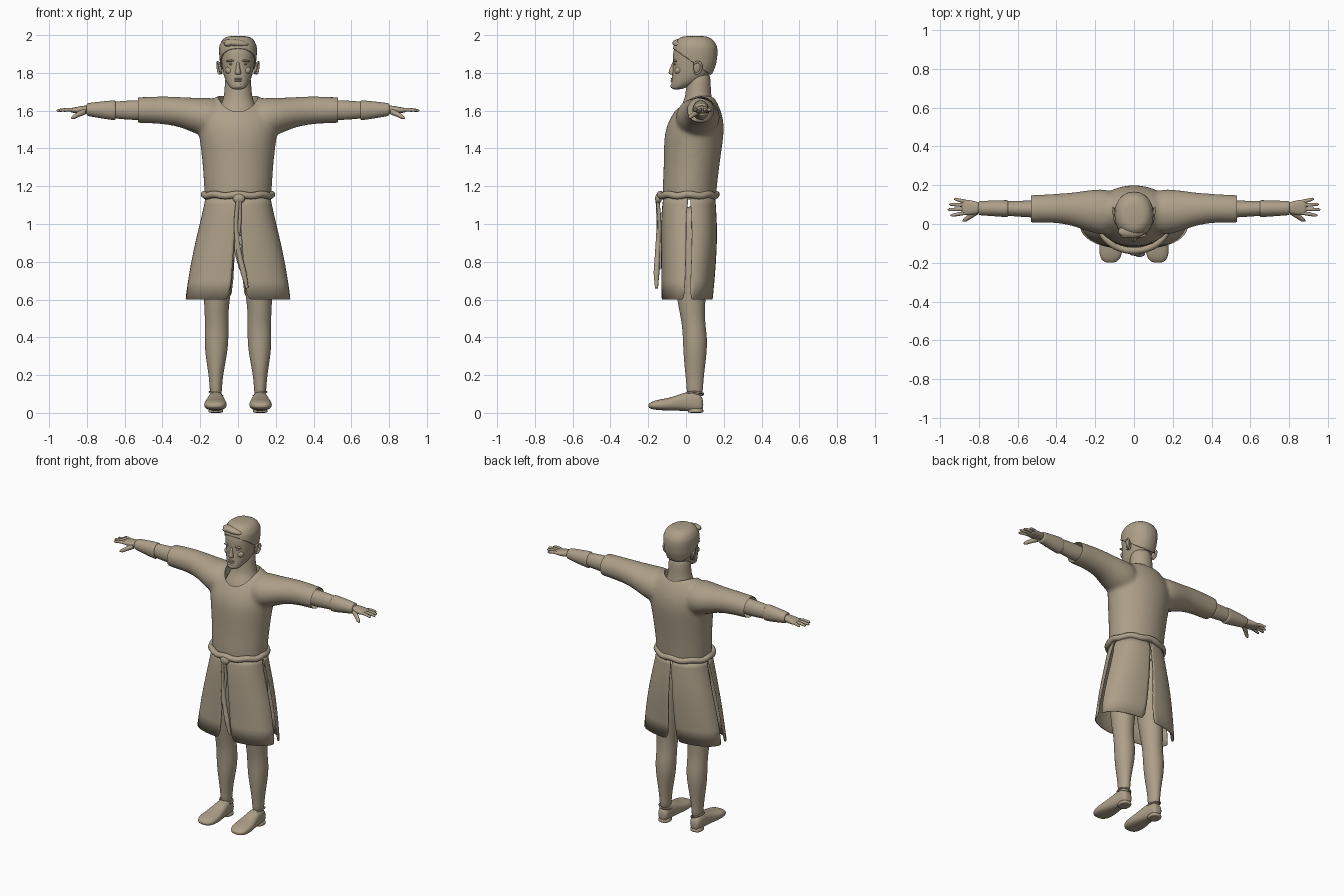
import bpy, bmesh
from math import sin, cos, pi, radians, copysign
from mathutils import Vector, Matrix

cube = bpy.data.objects.get("Cube")
if cube:
    bpy.data.objects.remove(cube)

clay = bpy.data.materials.new("warm_clay")
clay.use_nodes = True
TAN = (0.42, 0.35, 0.25, 1)
clay.diffuse_color = TAN
clay.node_tree.nodes["Principled BSDF"].inputs["Base Color"].default_value = TAN


def add(name, data, mirror=False, subdiv=0, thick=0):
    """Link a new object with the shared material and modifiers."""
    obj = bpy.data.objects.new(name, data)
    bpy.context.scene.collection.objects.link(obj)
    data.materials.append(clay)
    if isinstance(data, bpy.types.Mesh):
        data.shade_smooth()
    if subdiv:
        mod = obj.modifiers.new("Subdivision", "SUBSURF")
        mod.levels = mod.render_levels = subdiv
    if thick:
        obj.modifiers.new("Solidify", "SOLIDIFY").thickness = thick
    if mirror:
        obj.modifiers.new("Mirror", "MIRROR")
    return obj


def to_mesh(name, bm):
    bmesh.ops.recalc_face_normals(bm, faces=bm.faces)
    mesh = bpy.data.meshes.new(name)
    bm.to_mesh(mesh)
    bm.free()
    return mesh


def power(v, e):
    return copysign(abs(v) ** e, v)


def loft(bm, axis, rows, e=1.0, flip=1, n=20):
    """Skin rounded rings; a row is (position, u min, u max, v min, v max)."""
    grow = 6 / (4 + 2 * cos(2 * pi / n))
    rings = []
    for p, u0, u1, v0, v1 in rows:
        ring = []
        for i in range(n):
            a = 2 * pi * i / n
            u = (u0 + u1) / 2 + (u1 - u0) / 2 * grow * power(cos(a), e)
            v = (v0 + v1) / 2 + (v1 - v0) / 2 * grow * power(sin(a), e)
            x, y, z = {"x": (p, u, v), "y": (u, p, v), "z": (u, v, p)}[axis]
            ring.append(bm.verts.new((x * flip, y, z)))
        rings.append(ring)
    for a, b in zip(rings, rings[1:]):
        for i in range(n):
            j = (i + 1) % n
            bm.faces.new((a[i], a[j], b[j], b[i]))
    bm.faces.new(rings[0])
    bm.faces.new(rings[-1])


def part(name, axis, rows, mirror=False, e=1.0):
    bm = bmesh.new()
    loft(bm, axis, rows, e)
    return add(name, to_mesh(name, bm), mirror, 2)


def upright(rows):
    """Expand (z, half width, front y, back y) to loft rows."""
    return [(z, -w, w, f, b) for z, w, f, b in rows]


def tube(name, points, radius, mirror=False, cyclic=False):
    """Tapered cord; a point is (x, y, z, radius scale)."""
    curve = bpy.data.curves.new(name, "CURVE")
    curve.dimensions = "3D"
    curve.bevel_depth, curve.bevel_resolution = radius, 3
    curve.use_fill_caps = True
    curve.resolution_u = 6
    spline = curve.splines.new("BEZIER")
    spline.bezier_points.add(len(points) - 1)
    spline.use_cyclic_u = cyclic
    for bp, (x, y, z, r) in zip(spline.bezier_points, points):
        bp.co, bp.radius = (x, y, z), r
        bp.handle_left_type = bp.handle_right_type = "AUTO"
    return add(name, curve, mirror)


def blob(name, centre, size, mirror=False, turn=0, axis="Y"):
    bm = bmesh.new()
    mat = Matrix.Translation(centre) @ Matrix.Rotation(radians(turn), 4, axis) @ Matrix.Diagonal((*size, 1))
    bmesh.ops.create_uvsphere(bm, u_segments=20, v_segments=12, radius=1, matrix=mat)
    return add(name, to_mesh(name, bm), mirror)


def cut(bm, point, normal):
    bmesh.ops.bisect_plane(bm, geom=bm.verts[:] + bm.edges[:] + bm.faces[:],
                           plane_co=point, plane_no=normal, clear_outer=True)


# Tunic: torso and sleeves fused, then opened at neck, cuffs and waist
bm = bmesh.new()
loft(bm, "z", upright([
    (1.08, .17, -.12, .155), (1.17, .178, -.125, .16), (1.3, .185, -.117, .175),
    (1.42, .198, -.117, .192), (1.5, .212, -.11, .202), (1.57, .21, -.08, .195),
    (1.63, .175, -.035, .172), (1.67, .125, -.005, .15), (1.69, .08, .02, .13)]))
for side in (1, -1):
    loft(bm, "x", [
        (.08, -.06, .18, 1.44, 1.675), (.2, -.055, .18, 1.465, 1.665),
        (.3, -.012, .163, 1.515, 1.672), (.4, .008, .155, 1.53, 1.677),
        (.5, .006, .15, 1.535, 1.672), (.58, .006, .15, 1.535, 1.67)], flip=side)
body = add("tunic_source", to_mesh("tunic_source", bm), subdiv=2)
remesh = body.modifiers.new("Remesh", "REMESH")
remesh.mode, remesh.voxel_size = "VOXEL", .012
smooth = body.modifiers.new("Smooth", "SMOOTH")
smooth.factor, smooth.iterations = .5, 8

bm = bmesh.new()
bmesh.ops.create_cone(bm, cap_ends=True, segments=48, radius1=.105, radius2=.105, depth=.4,
                      matrix=Matrix.Translation((0, .045, 1.75)))
cutter = add("neck_cutter", to_mesh("neck_cutter", bm))
cutter.hide_render = True
cutter.hide_set(True)
boolean = body.modifiers.new("Neckline", "BOOLEAN")
boolean.operation, boolean.object = "DIFFERENCE", cutter
graph = bpy.context.evaluated_depsgraph_get()
fused = bpy.data.meshes.new_from_object(body.evaluated_get(graph))
bpy.data.objects.remove(body)
bpy.data.objects.remove(cutter)
bm = bmesh.new()
bm.from_mesh(fused)
cut(bm, (.53, 0, 0), (1, 0, 0))
cut(bm, (-.53, 0, 0), (-1, 0, 0))
cut(bm, (0, 0, 1.13), (0, 0, -1))
mesh = to_mesh("tunic", bm)
mesh.materials.clear()
tunic = add("tunic", mesh)
mesh.set_sharp_from_angle(angle=radians(40))

# Skirt: four flared panels with slits at the front, back and sides
SKIRT = [(1.14, .172, -.12, .155), (1.07, .186, -.13, .16), (.95, .215, -.132, .166),
         (.8, .25, -.132, .16), (.6, .28, -.13, .142)]
for name, start, sign, mid_gap in (("front_skirt_panels", -90, 1, 6), ("back_skirt_panels", 90, -1, 4)):
    bm = bmesh.new()
    steps, grid = 12, []
    for k, (z, w, f, b) in enumerate(SKIRT):
        first = start + sign * mid_gap * k / 4
        last = -sign * (4 if k else 0)
        ring = []
        for i in range(steps + 1):
            a = radians(first + (last - first) * i / steps)
            ring.append(bm.verts.new((w * power(cos(a), .85),
                                      (f + b) / 2 + (b - f) / 2 * power(sin(a), .85), z)))
        grid.append(ring)
    for a, b in zip(grid, grid[1:]):
        for i in range(steps):
            bm.faces.new((a[i], a[i + 1], b[i + 1], b[i]))
    add(name, to_mesh(name, bm), True, 1, .006)

# Rope belt with knot and two hanging ends
tube("belt", [(.178 * cos(i * pi / 8), .012 + .148 * sin(i * pi / 8), 1.157 - .008 * (i % 2), 1)
              for i in range(16)], .019, cyclic=True)
blob("belt_knot", (.005, -.146, 1.135), (.032, .018, .027))
tube("long_belt_end", [(0, -.15, 1.13, .8), (-.01, -.145, 1.0, .8), (.005, -.15, .85, 1),
                       (.03, -.156, .74, 1.1), (.048, -.156, .66, .6)], .014)
tube("short_belt_end", [(.01, -.15, 1.13, .8), (.008, -.14, 1.0, .8), (-.008, -.146, .87, 1),
                        (.012, -.14, .76, .5)], .012)

# Legs and shoes
part("legs", "z", [
    (.08, .085, .148, .005, .088), (.15, .085, .15, .003, .09), (.22, .076, .158, -.005, .097),
    (.32, .056, .174, -.014, .11), (.4, .05, .177, -.016, .112), (.48, .052, .174, -.022, .1),
    (.56, .05, .178, -.04, .1), (.7, .03, .185, -.06, .108), (.9, .012, .18, -.075, .125),
    (1.1, .005, .165, -.08, .13)], True)
part("shoes", "y", [
    (.092, .095, .14, .02, .07), (.075, .082, .152, .008, .1), (.03, .078, .157, .008, .118),
    (-.03, .07, .165, .012, .1), (-.09, .06, .178, .012, .078), (-.15, .06, .18, .015, .07),
    (-.185, .075, .168, .02, .058), (-.2, .1, .145, .03, .045)], True, .8)
part("heels", "z", [(0, .083, .153, .012, .09), (.004, .08, .156, .01, .092),
                    (.03, .08, .155, .01, .092)], True, .8)
tube("shoe_collars", [(.117 + .034 * cos(i * pi / 4), .045 + .046 * sin(i * pi / 4),
                       .1 + .01 * cos(i * pi / 4), 1) for i in range(8)], .005, True, True)

# Forearms, wrist wraps and hands
part("forearms", "x", [
    (.45, .03, .125, 1.55, 1.655), (.55, .035, .12, 1.55, 1.656), (.65, .042, .118, 1.558, 1.648),
    (.75, .05, .115, 1.573, 1.638), (.82, .055, .112, 1.583, 1.63)], True)
part("wrist_wraps", "x", [
    (.645, .036, .122, 1.55, 1.653), (.655, .035, .123, 1.549, 1.655), (.73, .041, .121, 1.56, 1.648),
    (.795, .045, .118, 1.572, 1.64), (.803, .047, .117, 1.575, 1.638)], True)
part("palms", "x", [
    (.79, .058, .11, 1.588, 1.628), (.82, .05, .117, 1.585, 1.626), (.85, .046, .124, 1.585, 1.62),
    (.88, .048, .126, 1.59, 1.615), (.89, .055, .12, 1.594, 1.611)], True, .85)
for name, y, tip_x, tip_y in (("index_fingers", .057, .945, .045), ("middle_fingers", .077, .96, .074),
                              ("ring_fingers", .097, .952, .101), ("little_fingers", .115, .928, .128)):
    tube(name, [(.865, y, 1.603, 1), ((.865 + tip_x) / 2, (y + tip_y) / 2, 1.605, 1),
                (tip_x - .008, tip_y, 1.601, .8), (tip_x, tip_y, 1.6, .3)], .0095, True)
tube("thumbs", [(.815, .062, 1.595, 1.4), (.845, .04, 1.58, 1.1), (.87, .022, 1.566, .9),
                (.882, .016, 1.56, .35)], .012, True)

# Neck and head
part("neck", "z", upright([
    (1.52, .13, -.06, .15), (1.58, .112, -.048, .148), (1.62, .095, -.03, .145),
    (1.66, .077, -.005, .136), (1.72, .069, .0, .13), (1.82, .068, .01, .13)]))
HEAD = [(1.712, .026, -.07, -.03), (1.722, .042, -.079, .0), (1.75, .062, -.077, .075),
        (1.79, .077, -.073, .13), (1.84, .085, -.068, .15), (1.89, .09, -.07, .157),
        (1.93, .09, -.064, .155), (1.962, .075, -.045, .135), (1.982, .045, -.015, .1)]
part("head", "z", upright(HEAD), e=.92)

# Short hair: enlarged skull cut along a sloping hairline, with a swept fringe
bm = bmesh.new()
loft(bm, "z", upright([(z + .014 * k / 8, w + .009, f - .002, b + .009)
                       for k, (z, w, f, b) in enumerate(HEAD)]), .92)
bmesh.ops.subdivide_edges(bm, edges=bm.edges, cuts=1, use_grid_fill=True, smooth=.5)
cut(bm, (0, -.07, 1.93), Vector((0, -.165, -.235)))
add("hair", to_mesh("hair", bm), subdiv=1, thick=.008)
blob("fringe", (-.012, -.038, 1.957), (.07, .034, .021), turn=6)
blob("fringe_tuft", (-.045, -.05, 1.957), (.03, .022, .016), turn=-14)

# Face
part("nose", "z", [
    (1.79, -.013, .013, -.083, -.05), (1.797, -.018, .018, -.092, -.05), (1.81, -.014, .014, -.092, -.05),
    (1.835, -.009, .009, -.08, -.05), (1.862, -.009, .009, -.071, -.05)])
blob("eyes", (.034, -.055, 1.846), (.014, .009, .006), True)
blob("brows", (.036, -.058, 1.864), (.028, .011, .006), True, 6)
blob("cheeks", (.045, -.04, 1.812), (.024, .021, .02), True, -25)
blob("upper_lip", (0, -.073, 1.769), (.024, .008, .0045))
blob("lower_lip", (0, -.073, 1.758), (.02, .009, .005))
blob("chin", (0, -.066, 1.73), (.025, .016, .014))
blob("ears", (.094, .06, 1.825), (.009, .021, .034), True, 14, "Y")
tube("ear_rims", [(.092, .045, 1.8, .8), (.1, .062, 1.797, 1), (.107, .08, 1.825, 1),
                  (.108, .072, 1.855, 1), (.102, .048, 1.852, .9), (.093, .042, 1.835, .7)], .006, True)
